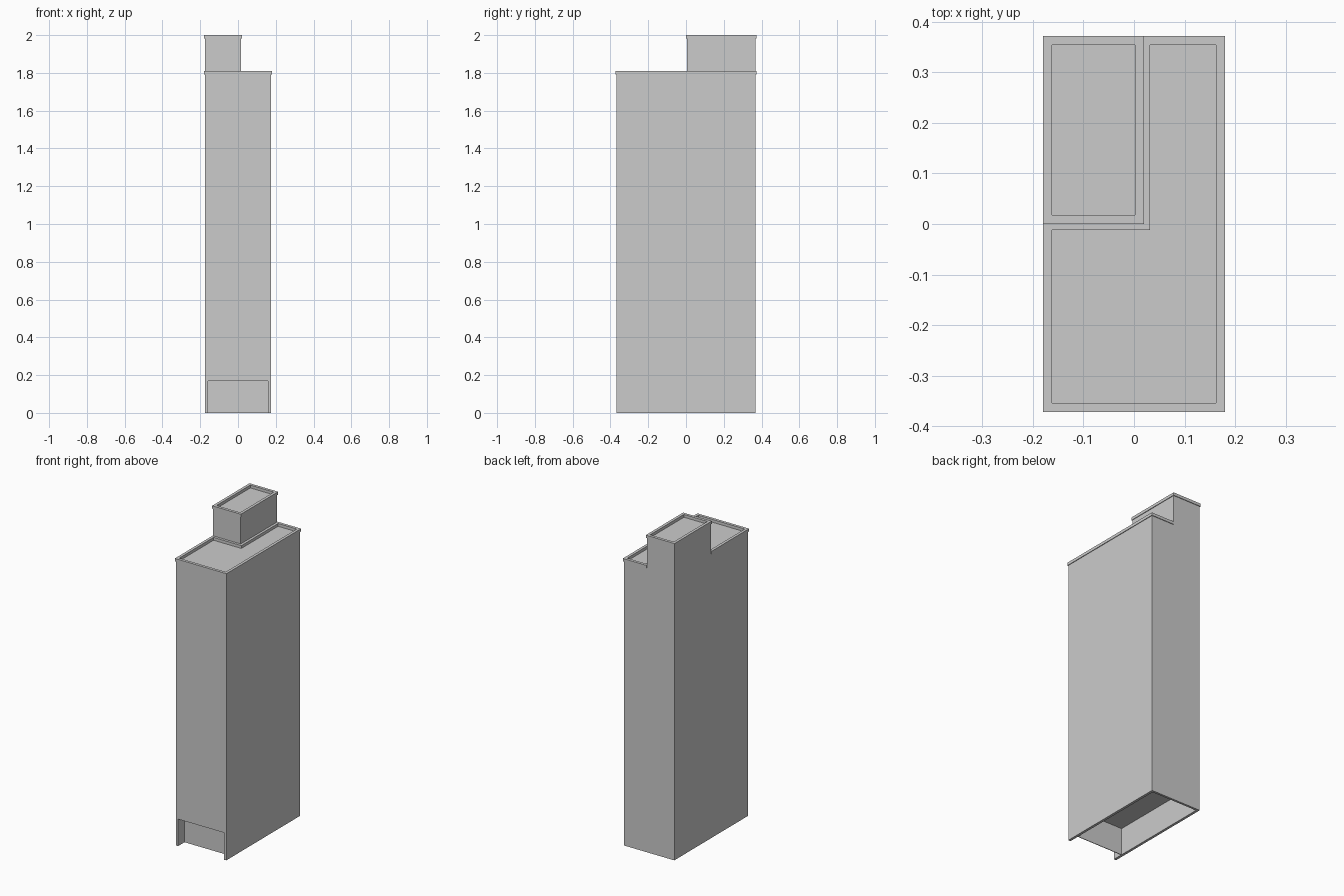
import bpy
import bmesh

default = bpy.data.objects.get("Cube")
if default:
    bpy.data.objects.remove(default, do_unlink=True)

grey = bpy.data.materials.new("plain_grey")
grey.use_nodes = True
grey.diffuse_color = (0.6, 0.6, 0.6, 1)
grey.node_tree.nodes["Principled BSDF"].inputs["Base Color"].default_value = (0.6, 0.6, 0.6, 1)

W, D = 0.18, 0.372          # half width and half depth over the copings
LIP = 0.004                 # coping overhang
RIM = 0.018                 # coping width and height
ROOF, TOP = 1.81, 2.0       # coping tops
TX, TY = 0.02, 0.0          # inner corner of the tower coping
WALL = 0.16                 # half width of the ground floor opening
CEILING = 0.17


def finish(name, bm):
    bmesh.ops.recalc_face_normals(bm, faces=bm.faces)
    mesh = bpy.data.meshes.new(name)
    bm.to_mesh(mesh)
    bm.free()
    obj = bpy.data.objects.new(name, mesh)
    bpy.context.collection.objects.link(obj)
    mesh.materials.append(grey)
    return obj


def box(name, x0, x1, y0, y1, z0, z1):
    bm = bmesh.new()
    bmesh.ops.create_cube(bm, size=1)
    for v in bm.verts:
        v.co = (x1 if v.co.x > 0 else x0, y1 if v.co.y > 0 else y0, z1 if v.co.z > 0 else z0)
    return finish(name, bm)


def coping(name, outer, inner, z0, z1):
    """Closed frame between two outlines with matching corners."""
    bm = bmesh.new()
    n = len(outer)
    rings = [[bm.verts.new((x, y, z)) for x, y in loop]
             for loop, z in ((outer, z0), (outer, z1), (inner, z1), (inner, z0))]
    for a, b in zip(rings, rings[1:] + rings[:1]):
        for i in range(n):
            j = (i + 1) % n
            bm.faces.new((a[i], a[j], b[j], b[i]))
    return finish(name, bm)


def combine(target, tool, operation):
    mod = target.modifiers.new(operation.lower(), "BOOLEAN")
    mod.operation, mod.object, mod.solver = operation, tool, "EXACT"
    bpy.context.view_layer.objects.active = target
    bpy.ops.object.modifier_apply(modifier=mod.name)
    bpy.data.objects.remove(tool, do_unlink=True)


# Main block with the corner tower, hollowed at ground level and open at the front
bx, by = W - LIP, D - LIP
body = box("building_body", -bx, bx, -by, by, 0, ROOF - RIM)
tower = box("tower", -bx, TX - LIP, TY + LIP, by, 1, TOP - RIM)
combine(body, tower, "UNION")
hollow = box("ground_floor_cutter", -WALL, WALL, -1, D - RIM, -1, CEILING)
combine(body, hollow, "DIFFERENCE")

# Recessed entrance wall
box("entrance_wall", -WALL, WALL, -0.304, -0.3, 0, CEILING)

# Coping round the main roof, stepping round the tower
tx, ty = TX - LIP, TY + LIP
step = RIM - LIP / 2
ix, iy = W - RIM, D - RIM
coping("main_roof_coping",
       [(-W, -D), (W, -D), (W, D), (tx, D), (tx, ty), (-W, ty)],
       [(-ix, -iy), (ix, -iy), (ix, iy), (tx + step, iy), (tx + step, ty - step), (-ix, ty - step)],
       ROOF - RIM, ROOF)

# Coping round the tower roof
coping("tower_coping",
       [(-W, TY), (TX, TY), (TX, D), (-W, D)],
       [(-ix, TY + RIM), (TX - RIM, TY + RIM), (TX - RIM, iy), (-ix, iy)],
       TOP - RIM, TOP)
